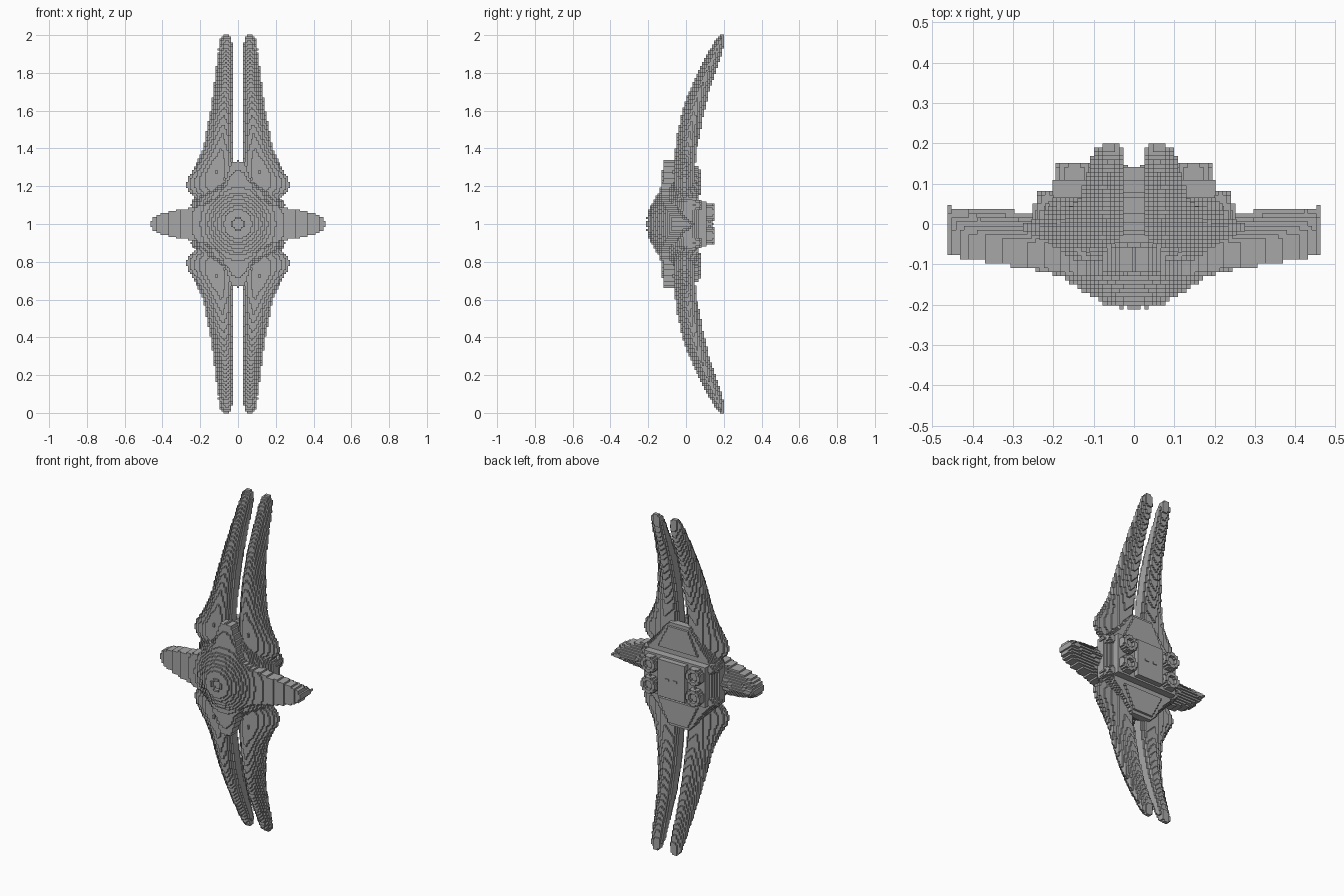
import bpy, bmesh, math

cube = bpy.data.objects.get("Cube")
if cube:
    bpy.data.objects.remove(cube, do_unlink=True)

VOXEL = 0.0104
grey = bpy.data.materials.new("hull grey")
grey.use_nodes = True
colour = (0.39, 0.39, 0.39, 1)
grey.diffuse_color = colour
grey.node_tree.nodes["Principled BSDF"].inputs["Base Color"].default_value = colour


def loft(name, rings, mirror=(False, False), blocks=True):
    """Skin closed rings, cap both ends, step the surface into small blocks."""
    bm = bmesh.new()
    loops = [[bm.verts.new(p) for p in ring] for ring in rings]
    n = len(loops[0])
    for a, b in zip(loops, loops[1:]):
        for i in range(n):
            j = (i + 1) % n
            bm.faces.new((a[i], a[j], b[j], b[i]))
    for end in (loops[0], loops[-1]):
        c = bm.verts.new([sum(v.co[k] for v in end) / n for k in range(3)])
        for i in range(n):
            bm.faces.new((end[i], end[(i + 1) % n], c))
    bmesh.ops.recalc_face_normals(bm, faces=bm.faces)
    size = max(max(v.co[k] for v in bm.verts) - min(v.co[k] for v in bm.verts) for k in range(3))
    mesh = bpy.data.meshes.new(name)
    bm.to_mesh(mesh)
    bm.free()
    mesh.materials.append(grey)
    obj = bpy.data.objects.new(name, mesh)
    obj.location = (0, 0, 1)            # every part is measured from the centre height
    bpy.context.collection.objects.link(obj)
    if blocks:
        cells = size / VOXEL
        depth = max(3, math.ceil(math.log2(cells / 0.95)))
        mod = obj.modifiers.new("Blocks", 'REMESH')
        mod.mode = 'BLOCKS'
        mod.octree_depth = depth
        mod.scale = cells / 2 ** depth
        mod.use_remove_disconnected = False
    if any(mirror):
        mod = obj.modifiers.new("Mirror", 'MIRROR')
        mod.use_axis = (mirror[0], False, mirror[1])
        mod.use_mirror_merge = False
    return obj


def slab(name, outline, y0, y1, mirror=(False, False), blocks=True):
    """Plate with an x-z outline between two depths."""
    return loft(name, [[(x, y, z) for x, z in outline] for y in (y0, y1)], mirror, blocks)


def rect(x0, x1, z0, z1):
    return [(x0, z0), (x1, z0), (x1, z1), (x0, z1)]


def four_way(quarter):
    """Close a quarter outline, from the x axis to the z axis, around the centre."""
    q = quarter
    right = q + [(-x, z) for x, z in reversed(q[:-1])]
    return right + [(x, -z) for x, z in reversed(right[1:-1])]


# Front body: four-pointed star with a domed nose and wedge-backed side fins
star = four_way([(.462, 0), (.456, .025), (.43, .045), (.35, .068), (.27, .082), (.2, .1),
                 (.165, .11), (.13, .13), (.105, .15), (.08, .19), (.06, .25), (.045, .3),
                 (.03, .325), (0, .333)])


def star_ring(y, cap, z_scale=1.0):
    ring = []
    for x, z in star:
        s = min(1, cap / math.hypot(x, z))
        x, z = x * s, z * s * z_scale
        ring.append((x, y + 0.2 * x * x, z))
    return ring


loft("front_body", [star_ring(*r) for r in (
    (-.19, .022), (-.208, .03), (-.206, .06), (-.185, .1), (-.16, .14), (-.142, .17),
    (-.128, .21), (-.122, .34), (-.12, .47), (-.06, .47), (-.03, .47, .7), (0, .47, .15))])

# Long curved blades: height, outer x, front y, back y
blade = [(.10, .17, -.03, .025), (.13, .225, -.045, .032), (.17, .27, -.058, .036),
         (.20, .282, -.063, .04), (.24, .272, -.065, .043), (.28, .247, -.066, .046),
         (.33, .217, -.064, .05), (.40, .187, -.056, .06), (.50, .165, -.042, .08),
         (.60, .147, -.02, .1), (.70, .132, .014, .125), (.80, .12, .06, .156),
         (.90, .108, .112, .19), (.95, .103, .14, .203), (.98, .097, .158, .206),
         (1.0, .083, .176, .203)]
rings = []
for z, xo, yf, yb in blade:
    xi = .03 if z < .97 else .03 + (z - .97) * .5
    w, d = xo - xi, yb - yf
    rings.append([(xi + w * u, yf + d * v, z) for u, v in (
        (0, .35), (.12, .12), (.38, 0), (.62, .1), (.9, .36), (1, .52),
        (.92, .68), (.65, .86), (.38, 1), (.1, .92), (0, .75))])
loft("curved_blade", rings, (True, True))


# Rear hull: long octagon that swells at the middle
def hull_ring(y, w, h):
    return [(x, y, z) for x, z in four_way(
        [(w, 0), (w, .115), (w * .78, .17), (.065, h), (0, h)])]


loft("rear_hull", [hull_ring(*r) for r in (
    (-.09, .15, .2), (-.04, .22, .26), (0, .25, .29), (.035, .24, .305), (.066, .21, .305))])

# Raised trapezoid plates above and below the engines
slab("rear_plate", [(-.13, .15), (.13, .15), (.06, .29), (-.06, .29)], .05, .078, (False, True))

# Engine bay with its flat central panel
slab("engine_bay", rect(-.2, .2, -.115, .115), .04, .105)
slab("central_panel", rect(-.09, .09, -.11, .11), .09, .14)
slab("panel_slot", rect(.015, .04, -.006, .006), .138, .146, (True, False), False)


# Engine nozzles: two on each side, hollow at the back
def circle(cx, y, cz, r, n=16):
    return [(cx + r * math.cos(math.tau * i / n), y, cz + r * math.sin(math.tau * i / n))
            for i in range(n)]


loft("engine_nozzle", [circle(.148, y, .062, r) for y, r in (
    (.06, .052), (.125, .052), (.148, .044), (.148, .03), (.125, .024))], (True, True))

# Small side thrusters on the flanks of the hull
loft("side_thruster", [circle(.215, y, .1, r, 12) for y, r in (
    (-.01, .02), (.01, .032), (.05, .032), (.08, .02))], (True, True))
